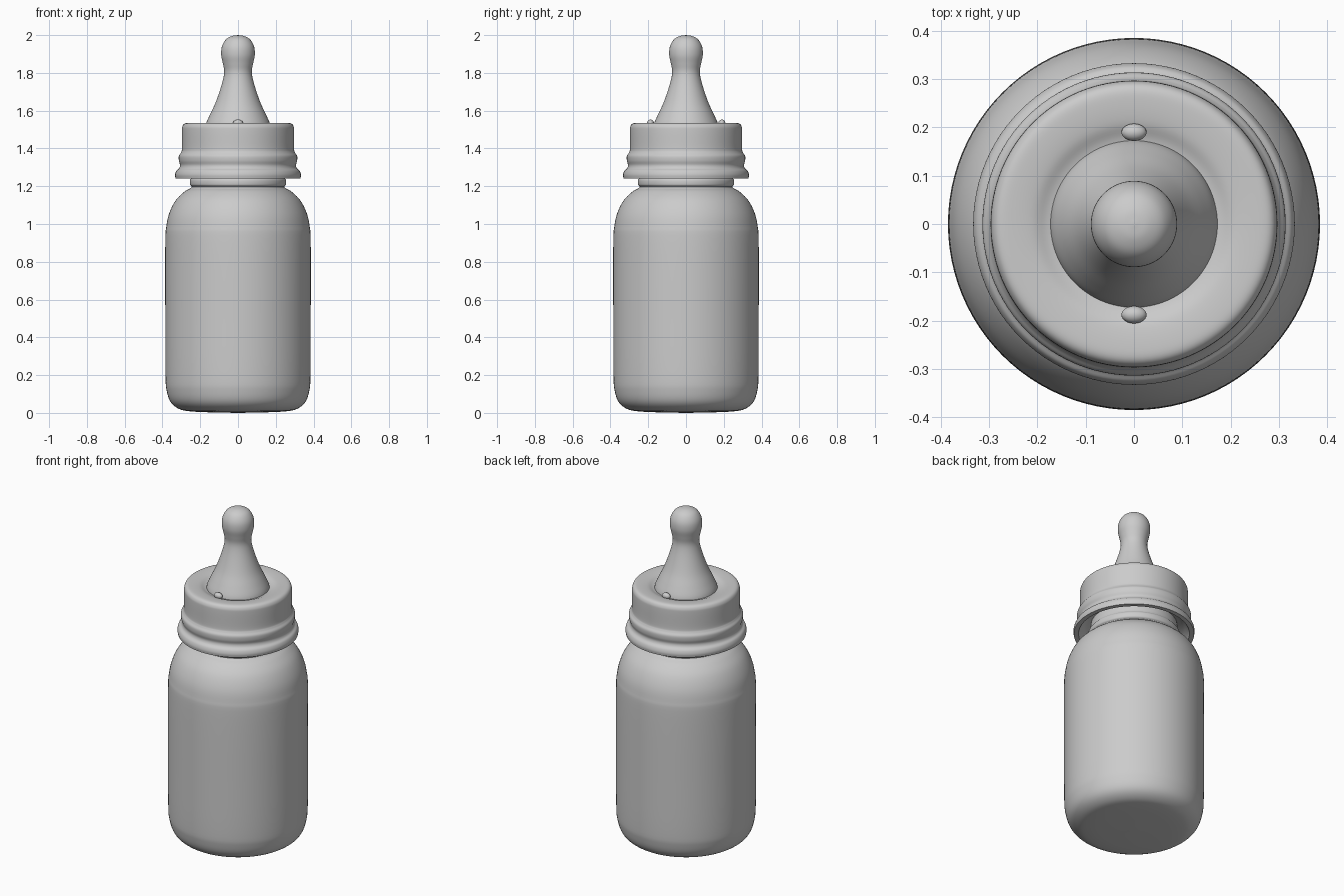
import bpy, bmesh, math
from mathutils import Vector

if "Cube" in bpy.data.objects:
    bpy.data.objects.remove(bpy.data.objects["Cube"])

SIDES = 96


def smooth_run(pts, steps=5):
    """Catmull-Rom curve through (radius, z) points."""
    p = [Vector(q) for q in pts]
    p = [2 * p[0] - p[1]] + p + [2 * p[-1] - p[-2]]
    out = []
    for i in range(1, len(p) - 2):
        a, b, c, d = p[i - 1:i + 3]
        for s in range(steps):
            t = s / steps
            out.append(0.5 * (2 * b + (c - a) * t + (2 * a - 5 * b + 4 * c - d) * t * t
                              + (3 * b - a - 3 * c + d) * t ** 3))
    return out + [p[-2]]


def lathe(name, *runs):
    """Spin smooth runs, joined at sharp corners, around the z axis."""
    prof = [v for run in runs for v in smooth_run(run)]
    bm = bmesh.new()
    vs = [bm.verts.new((max(v.x, 0), 0, v.y)) for v in prof]
    edges = [bm.edges.new(e) for e in zip(vs, vs[1:])]
    bmesh.ops.spin(bm, geom=vs + edges, axis=(0, 0, 1), cent=(0, 0, 0),
                   angle=math.tau, steps=SIDES, use_duplicate=False)
    bmesh.ops.remove_doubles(bm, verts=bm.verts, dist=0.0005)
    bmesh.ops.recalc_face_normals(bm, faces=bm.faces)
    me = bpy.data.meshes.new(name)
    bm.to_mesh(me)
    bm.free()
    ob = bpy.data.objects.new(name, me)
    bpy.context.collection.objects.link(ob)
    finish(ob)
    return ob


def finish(ob):
    bpy.ops.object.select_all(action='DESELECT')
    ob.select_set(True)
    bpy.context.view_layer.objects.active = ob
    bpy.ops.object.shade_smooth_by_angle(angle=math.radians(40))


# Bottle with rounded base, shoulder and neck bead
lathe("bottle",
      [(0, 0), (0.15, 0.003), (0.25, 0.008), (0.31, 0.02), (0.355, 0.055), (0.377, 0.115),
       (0.384, 0.2), (0.385, 0.5), (0.385, 0.9), (0.379, 0.99), (0.363, 1.06),
       (0.33, 1.125), (0.285, 1.17), (0.25, 1.19)],
      [(0.25, 1.19), (0.245, 1.198), (0.254, 1.208), (0.254, 1.232), (0.245, 1.245)],
      [(0.245, 1.245), (0.235, 1.31)],
      [(0.235, 1.31), (0, 1.31)])

# Screw collar with flared, stepped skirt and dished top
lathe("screw_collar",
      [(0.235, 1.3), (0.27, 1.285), (0.295, 1.26), (0.305, 1.242)],
      [(0.305, 1.242), (0.331, 1.242)],
      [(0.331, 1.242), (0.333, 1.262), (0.326, 1.282), (0.312, 1.295), (0.307, 1.312),
       (0.313, 1.335), (0.313, 1.36), (0.302, 1.378), (0.297, 1.4), (0.297, 1.49),
       (0.294, 1.518), (0.28, 1.533), (0.25, 1.535), (0.21, 1.53), (0.18, 1.518),
       (0.15, 1.512)])

# Teat with flared skirt and round bulb
lathe("teat",
      [(0.175, 1.505), (0.168, 1.535), (0.148, 1.58), (0.12, 1.64), (0.095, 1.71),
       (0.078, 1.77), (0.073, 1.81), (0.08, 1.85), (0.089, 1.895), (0.085, 1.94),
       (0.064, 1.977), (0.033, 1.995), (0, 2.0)])

# Small pull tabs at front and back of the teat
for label, y in (("front", -0.188), ("back", 0.19)):
    bpy.ops.mesh.primitive_uv_sphere_add(segments=24, ring_count=12, location=(0, y, 1.535))
    tab = bpy.context.object
    tab.name = label + "_teat_tab"
    tab.scale = (0.026, 0.018, 0.018)
    finish(tab)
